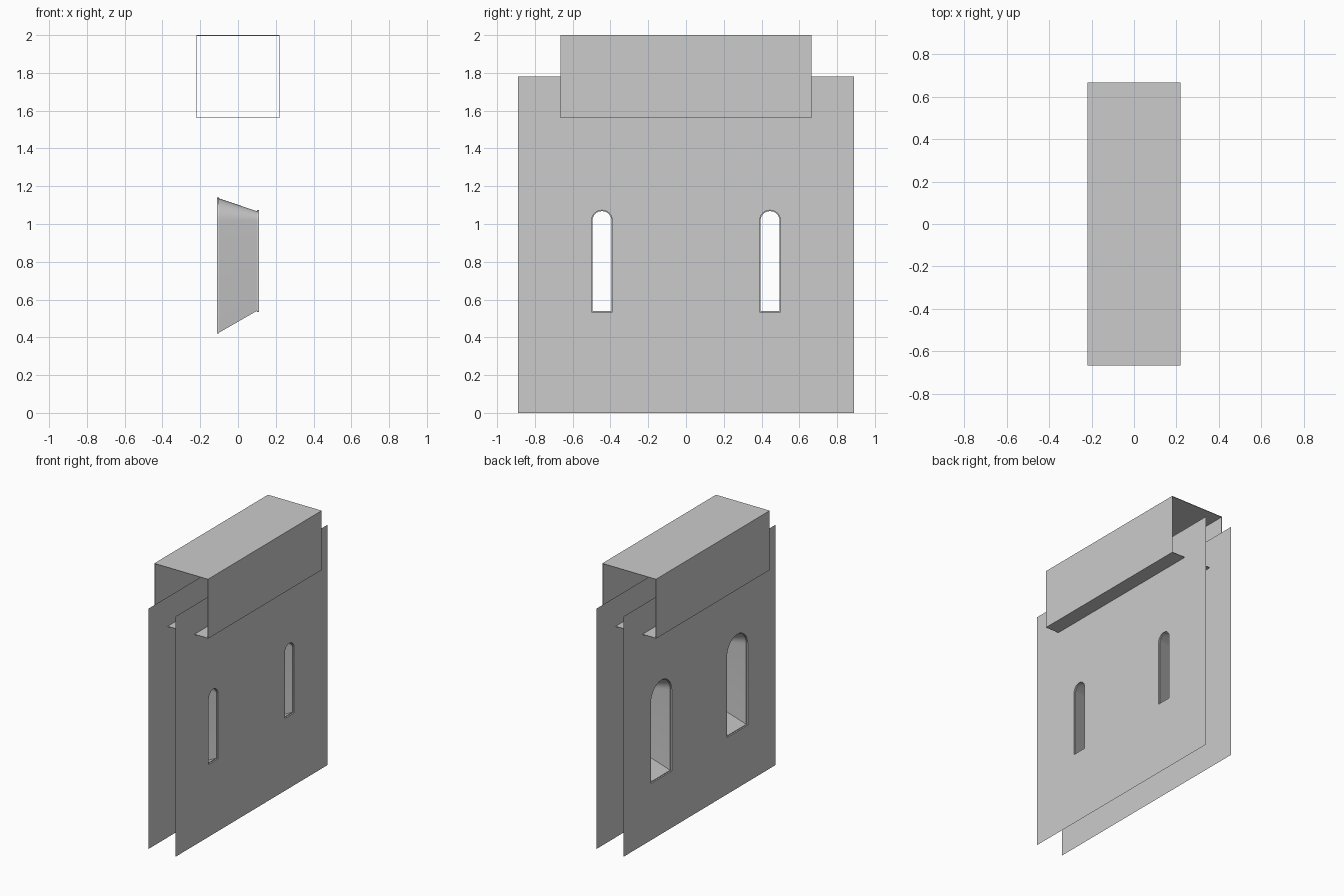
import bpy, bmesh, math
from mathutils import Vector

default_cube = bpy.data.objects.get("Cube")
if default_cube:
    bpy.data.objects.remove(default_cube, do_unlink=True)

stone = bpy.data.materials.new("plain_grey")
stone.use_nodes = True
GREY = (0.6, 0.6, 0.6, 1)
stone.diffuse_color = GREY
stone.node_tree.nodes["Principled BSDF"].inputs["Base Color"].default_value = GREY

WALL_X, WALL_Y, WALL_TOP = 0.11, 0.89, 1.78
WINDOW_Y, SPRING = 0.445, 1.018
LIP = 0.01
OUTER = (0.122, 0.42)       # wide opening: half width, sill height
INNER = (0.055, 0.535)      # narrow opening


def finish(name, bm, smooth=False):
    mesh = bpy.data.meshes.new(name)
    bm.to_mesh(mesh)
    bm.free()
    mesh.materials.append(stone)
    obj = bpy.data.objects.new(name, mesh)
    bpy.context.collection.objects.link(obj)
    if smooth:
        bpy.ops.object.select_all(action="DESELECT")
        obj.select_set(True)
        bpy.context.view_layer.objects.active = obj
        bpy.ops.object.shade_smooth_by_angle(angle=math.radians(30))
    return obj


def arch(x, y, half, sill, inset=0.0, segments=16):
    """Round-headed outline in a plane of constant x."""
    r = half - inset
    pts = [Vector((x, y - r, sill + inset)), Vector((x, y + r, sill + inset))]
    for i in range(segments + 1):
        a = math.pi * i / segments
        pts.append(Vector((x, y + r * math.cos(a), SPRING + r * math.sin(a))))
    return pts


def loop_edges(bm, pts):
    verts = [bm.verts.new(p) for p in pts]
    return [bm.edges.new((a, b)) for a, b in zip(verts, verts[1:] + verts[:1])]


# Thin wall sheets pierced by the arched openings
def wall(name, x, opening):
    bm = bmesh.new()
    corners = [(x, -WALL_Y, 0), (x, WALL_Y, 0), (x, WALL_Y, WALL_TOP), (x, -WALL_Y, WALL_TOP)]
    edges = loop_edges(bm, corners)
    for y in (-WINDOW_Y, WINDOW_Y):
        edges += loop_edges(bm, arch(x, y, *opening))
    facing = Vector((math.copysign(1, x), 0, 0))
    bmesh.ops.triangle_fill(bm, edges=edges, use_beauty=True, normal=facing)
    for f in bm.faces:
        f.normal_update()
        if f.normal.dot(facing) < 0:
            f.normal_flip()
    return finish(name, bm)


wall("outer_wall", -WALL_X, OUTER)
wall("inner_wall", WALL_X, INNER)


# Splayed window reveals with a small rebate at each end
def reveal(name, y):
    bm = bmesh.new()
    x, step = WALL_X, 0.005
    rings = [arch(-x, y, *OUTER), arch(-x + LIP, y, *OUTER),
             arch(-x + LIP, y, *OUTER, step), arch(x - LIP, y, *INNER, step),
             arch(x - LIP, y, *INNER), arch(x, y, *INNER)]
    rows = [[bm.verts.new(p) for p in ring] for ring in rings]
    n = len(rows[0])
    for a, b in zip(rows, rows[1:]):
        for i in range(n):
            j = (i + 1) % n
            bm.faces.new((a[i], b[i], b[j], a[j]))
    centre = Vector((0, y, 0.8))
    bm.normal_update()
    for f in bm.faces:
        if abs(f.normal.x) < 0.9 and f.normal.dot(centre - f.calc_center_median()) < 0:
            f.normal_flip()
    return finish(name, bm, smooth=True)


reveal("front_window_reveal", -WINDOW_Y)
reveal("back_window_reveal", WINDOW_Y)

# Hollow box along the wall head, open at both ends
bm = bmesh.new()
bmesh.ops.create_cube(bm, size=1)
for v in bm.verts:
    v.co = Vector((v.co.x * 0.44, v.co.y * 1.33, 1.78 + v.co.z * 0.44))
bm.normal_update()
ends = [f for f in bm.faces if abs(f.normal.y) > 0.9]
bmesh.ops.delete(bm, geom=ends, context="FACES")
for v in bm.verts:
    if v.co.z < WALL_TOP:
        v.co.z = 1.56
box = finish("top_box", bm)
shell = box.modifiers.new("thin_shell", "SOLIDIFY")
shell.thickness = 0.005
shell.offset = -1
